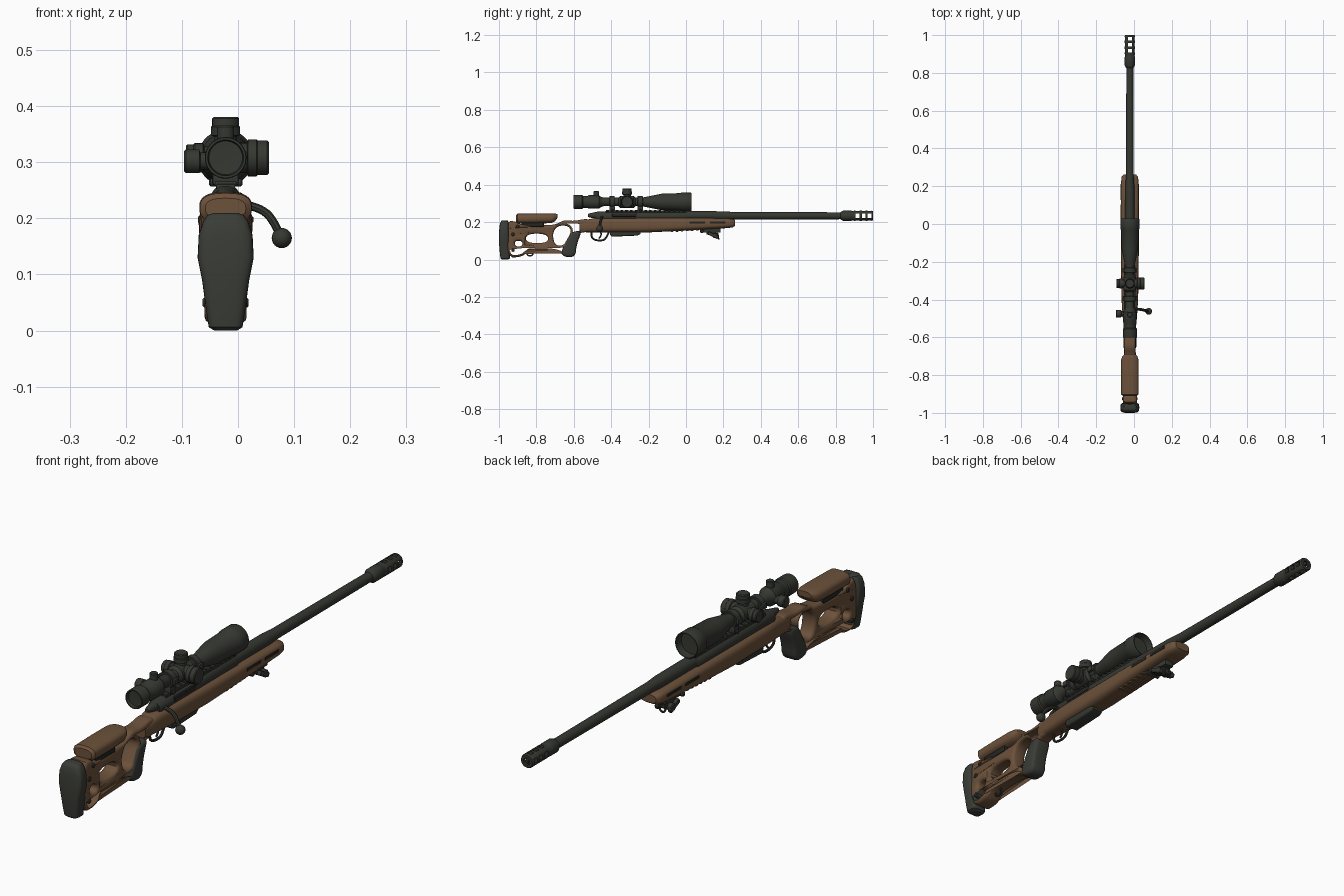
import bpy, bmesh, math
from mathutils import Matrix, Vector

if "Cube" in bpy.data.objects:
    bpy.data.objects.remove(bpy.data.objects["Cube"])

X0 = -0.022  # centre line of the rifle


def material(name, col):
    m = bpy.data.materials.new(name)
    m.diffuse_color = (*col, 1)
    m.use_nodes = True
    m.node_tree.nodes["Principled BSDF"].inputs["Base Color"].default_value = m.diffuse_color
    return m


BROWN = material("brown stock", (0.150, 0.083, 0.043))
METAL = material("dark gunmetal", (0.036, 0.039, 0.031))
RUBBER = material("dark rubber", (0.042, 0.045, 0.037))
BLACK = material("black fittings", (0.018, 0.019, 0.016))


def finish(bm, name, mat):
    bmesh.ops.remove_doubles(bm, verts=bm.verts, dist=1e-5)
    bmesh.ops.recalc_face_normals(bm, faces=bm.faces)
    me = bpy.data.meshes.new(name)
    bm.to_mesh(me)
    bm.free()
    me.materials.clear()
    me.materials.append(mat)
    ob = bpy.data.objects.new(name, me)
    bpy.context.collection.objects.link(ob)
    return ob


def skin(bm, rings, cap=False, loop=False):
    n = len(rings[0])
    rows = [[bm.verts.new(p) for p in r] for r in rings]
    pairs = list(zip(rows, rows[1:])) + ([(rows[-1], rows[0])] if loop else [])
    for a, b in pairs:
        for i in range(n):
            j = (i + 1) % n
            bm.faces.new((a[i], a[j], b[j], b[i]))
    if cap:
        bm.faces.new(rows[0])
        bm.faces.new(rows[-1])


def lathe(name, c, prof, mat, axis='Y', seg=28, loop=False):
    """Turned part: prof is (distance along axis, radius)."""
    rings = []
    for t, r in prof:
        ring = []
        for i in range(seg):
            a = 2 * math.pi * i / seg
            u, v = r * math.cos(a), r * math.sin(a)
            p = {'X': (t, u, v), 'Y': (u, t, v), 'Z': (u, v, t)}[axis]
            ring.append(Vector(c) + Vector(p))
        rings.append(ring)
    bm = bmesh.new()
    skin(bm, rings, loop=loop)
    return finish(bm, name, mat)


def cyl(name, c, t0, t1, r, mat, axis, ch=0.003):
    return lathe(name, c, [(t0, 0), (t0, r - ch), (t0 + ch, r), (t1 - ch, r), (t1, r - ch), (t1, 0)], mat, axis, 24)


def loft(name, secs, mat, axis='Y', e=3.0, n=32):
    """Sections (t, half width in x, low, high) with squarish round outline."""
    rings = []
    for t, hw, lo, hi in secs:
        ring = []
        for i in range(n):
            a = 2 * math.pi * i / n
            c, s = math.cos(a), math.sin(a)
            x = X0 + hw * math.copysign(abs(c) ** (2 / e), c)
            w = (lo + hi) / 2 + (hi - lo) / 2 * math.copysign(abs(s) ** (2 / e), s)
            ring.append((x, t, w) if axis == 'Y' else (x, w, t))
        rings.append(ring)
    bm = bmesh.new()
    skin(bm, rings, cap=True)
    return finish(bm, name, mat)


def box(name, c, size, mat, bev=0.003, tilt=0):
    bm = bmesh.new()
    bmesh.ops.create_cube(bm, size=1)
    bmesh.ops.scale(bm, vec=size, verts=bm.verts)
    if bev:
        bmesh.ops.bevel(bm, geom=bm.edges[:], offset=bev, segments=2, affect='EDGES', profile=0.5)
    bmesh.ops.transform(bm, matrix=Matrix.Translation(c) @ Matrix.Rotation(tilt, 4, 'X'), verts=bm.verts)
    return finish(bm, name, mat)


def round_off(pts, cyclic=True, rounds=2):
    for _ in range(rounds):
        out = [] if cyclic else [pts[0]]
        for i in range(len(pts) if cyclic else len(pts) - 1):
            a, b = Vector(pts[i]), Vector(pts[(i + 1) % len(pts)])
            out += [a * 0.75 + b * 0.25, a * 0.25 + b * 0.75]
        pts = out if cyclic else out + [pts[-1]]
    return pts


def curve_mesh(cu, name, mat, mtx):
    ob = bpy.data.objects.new(name + "_curve", cu)
    bpy.context.collection.objects.link(ob)
    dg = bpy.context.evaluated_depsgraph_get()
    me = bpy.data.meshes.new_from_object(ob.evaluated_get(dg))
    bm = bmesh.new()
    bm.from_mesh(me)
    bm.transform(mtx)
    bpy.data.objects.remove(ob)
    return finish(bm, name, mat)


def plate(name, loops, hw, bev, mat, rounds=2):
    """Side outline (y, z) with holes, thickened across x with rounded rims."""
    cu = bpy.data.curves.new(name, 'CURVE')
    cu.dimensions, cu.fill_mode = '2D', 'BOTH'
    cu.extrude, cu.bevel_depth, cu.bevel_resolution, cu.offset = hw - bev, bev, 2, -bev
    for lp in loops:
        pts = round_off(lp, True, rounds)
        s = cu.splines.new('POLY')
        s.points.add(len(pts) - 1)
        for p, q in zip(s.points, pts):
            p.co = (q[0], q[1], 0, 1)
        s.use_cyclic_u = True
    return curve_mesh(cu, name, mat, Matrix(((0, 0, 1, X0), (1, 0, 0, 0), (0, 1, 0, 0), (0, 0, 0, 1))))


def tube(name, pts, r, mat, cyclic=False):
    cu = bpy.data.curves.new(name, 'CURVE')
    cu.dimensions, cu.bevel_depth, cu.bevel_resolution, cu.use_fill_caps = '3D', r, 2, True
    pts = round_off(pts, cyclic)
    s = cu.splines.new('POLY')
    s.points.add(len(pts) - 1)
    for p, q in zip(s.points, pts):
        p.co = (*q, 1)
    s.use_cyclic_u = cyclic
    return curve_mesh(cu, name, mat, Matrix())


# --- stock: skeleton butt with thumb hole, grip, fore-end
butt = plate("butt_frame", [
    [(-0.96, 0.012), (-0.96, 0.205), (-0.91, 0.205), (-0.89, 0.187), (-0.73, 0.183), (-0.69, 0.19), (-0.65, 0.212),
     (-0.60, 0.205), (-0.53, 0.22), (-0.50, 0.20), (-0.51, 0.147), (-0.57, 0.145), (-0.60, 0.10), (-0.60, 0.025),
     (-0.65, 0.02), (-0.68, 0.04), (-0.74, 0.05), (-0.84, 0.048), (-0.88, 0.012)],
    [(-0.70, 0.075), (-0.715, 0.135), (-0.69, 0.18), (-0.63, 0.182), (-0.612, 0.15), (-0.64, 0.10), (-0.655, 0.075)],
    [(-0.855, 0.088), (-0.855, 0.138), (-0.74, 0.138), (-0.735, 0.088)],
    [(-0.915, 0.07), (-0.915, 0.10), (-0.875, 0.10), (-0.875, 0.07)]], 0.03, 0.012, BROWN)
for v in butt.data.vertices:
    if v.co.y < -0.86:
        v.co.x = X0 + (v.co.x - X0) * 1.25
plate("pistol_grip", [[(-0.555, 0.155), (-0.585, 0.08), (-0.592, 0.012), (-0.655, 0.014), (-0.668, 0.045),
                       (-0.640, 0.095), (-0.618, 0.14), (-0.60, 0.15)]], 0.034, 0.014, RUBBER)
loft("butt_pad", [(0.0, 0.02, -0.985, -0.95), (0.006, 0.03, -0.992, -0.942), (0.03, 0.034, -0.995, -0.942),
                  (0.09, 0.042, -1.0, -0.945), (0.13, 0.05, -1.0, -0.945), (0.17, 0.048, -0.998, -0.947),
                  (0.195, 0.04, -0.994, -0.949), (0.206, 0.032, -0.988, -0.951), (0.21, 0.02, -0.98, -0.955)],
     RUBBER, 'Z', 4)
loft("cheek_rest", [(-0.91, 0.036, 0.20, 0.236), (-0.902, 0.046, 0.192, 0.245), (-0.80, 0.047, 0.192, 0.247),
                    (-0.72, 0.046, 0.195, 0.247), (-0.70, 0.040, 0.205, 0.246), (-0.688, 0.028, 0.222, 0.243)],
     BROWN, 'Y', 2.7)
box("cheek_rest_mount", (X0, -0.82, 0.188), (0.064, 0.12, 0.026), BLACK)
for y in (-0.86, -0.78):
    cyl("cheek_post", (X0, y, 0), 0.16, 0.21, 0.008, METAL, 'Z')
for y, z in ((-0.90, 0.178), (-0.925, 0.135), (-0.925, 0.05)):
    cyl("butt_adjuster", (X0, y, z), -0.041, 0.041, 0.009, METAL, 'X')
tube("rear_sling_loop", [(X0, -0.85, 0.055), (X0, -0.85, 0.02), (X0, -0.818, 0.02), (X0, -0.818, 0.055)], 0.004,
     METAL, True)
loft("fore_stock", [(-0.57, 0.027, 0.15, 0.20), (-0.54, 0.033, 0.146, 0.21), (-0.49, 0.038, 0.145, 0.222),
                    (-0.40, 0.044, 0.145, 0.223), (-0.20, 0.047, 0.145, 0.223), (0.0, 0.048, 0.155, 0.223),
                    (0.12, 0.048, 0.162, 0.222), (0.22, 0.047, 0.168, 0.22), (0.25, 0.043, 0.172, 0.217),
                    (0.262, 0.033, 0.18, 0.211)], BROWN, 'Y', 3.2)
for s in (-1, 1):
    for y in (0.06, 0.17):
        box("fore_stock_slot", (X0 + s * 0.0475, y, 0.198), (0.004, 0.085, 0.011), BLACK, 0.0015)
for i in range(6):
    box("fore_stock_rib", (X0, -0.075 + i * 0.027, 0.154 + i * 0.0015), (0.06, 0.014, 0.014), BROWN)

# --- barrel, muzzle brake, receiver and bolt
BZ = 0.234
lathe("barrel", (X0, 0, BZ), [(-0.02, 0), (-0.02, 0.025), (0.2, 0.024), (0.25, 0.0205), (0.85, 0.0185), (0.85, 0)],
      METAL)
brake = lathe("muzzle_brake", (X0, 0, BZ), [(0.825, 0.018), (0.83, 0.022), (0.84, 0.027), (0.885, 0.027),
              (0.89, 0.025), (0.90, 0.027), (0.995, 0.027), (1.0, 0.024), (1.0, 0.013), (0.89, 0.013)],
              METAL, loop=True)
for y in (0.917, 0.95, 0.981):
    for size in ((0.1, 0.019, 0.022), (0.022, 0.019, 0.1)):
        cutter = box("port_cutter", (X0, y, BZ), size, METAL, 0)
        cutter.hide_render = True
        mod = brake.modifiers.new("port", 'BOOLEAN')
        mod.operation, mod.object, mod.solver = 'DIFFERENCE', cutter, 'EXACT'
        bpy.context.view_layer.objects.active = brake
        bpy.ops.object.modifier_apply(modifier=mod.name)
        bpy.data.objects.remove(cutter)
lathe("receiver", (X0, 0, 0.23), [(-0.48, 0), (-0.48, 0.024), (-0.47, 0.028), (-0.01, 0.028), (0, 0.025), (0, 0)],
      METAL)
lathe("bolt_shroud", (X0, 0, 0.236), [(-0.525, 0), (-0.525, 0.007), (-0.515, 0.011), (-0.47, 0.021), (-0.46, 0.021)],
      METAL)
box("ejection_port", (X0 + 0.024, -0.33, 0.237), (0.012, 0.13, 0.018), BLACK)
tube("bolt_handle", [(X0, -0.45, 0.23), (0.02, -0.45, 0.224), (0.05, -0.455, 0.212), (0.066, -0.46, 0.19),
                     (0.077, -0.462, 0.165)], 0.0075, METAL)
lathe("bolt_knob", (0.078, -0.462, 0.165), [(-0.018 * math.cos(math.pi * i / 12), 0.018 * math.sin(math.pi * i / 12))
                                           for i in range(13)], METAL, 'Z', 20)
box("scope_rail", (X0, -0.215, 0.256), (0.034, 0.43, 0.010), METAL, 0.002)
for i in range(17):
    box("rail_tooth", (X0, -0.42 + i * 0.0255, 0.262), (0.038, 0.014, 0.008), METAL, 0.001)

# --- trigger group, magazine, folded bipod mount
tube("trigger_guard", [(X0, -0.505, 0.15), (X0, -0.505, 0.115), (X0, -0.48, 0.102), (X0, -0.44, 0.102),
                       (X0, -0.425, 0.12), (X0, -0.41, 0.15)], 0.005, METAL)
tube("trigger", [(X0, -0.458, 0.155), (X0, -0.452, 0.13), (X0, -0.466, 0.112)], 0.004, METAL)
loft("magazine", [(-0.405, 0.024, 0.13, 0.16), (-0.395, 0.028, 0.122, 0.16), (-0.26, 0.028, 0.128, 0.16),
                  (-0.243, 0.024, 0.136, 0.16)], METAL, 'Y', 6)
box("bipod_base", (X0, 0.13, 0.156), (0.04, 0.11, 0.022), METAL)
box("bipod_body", (X0, 0.14, 0.138), (0.034, 0.06, 0.026), METAL, 0.004, -0.35)
cyl("bipod_pivot", (X0, 0.155, 0.128), -0.036, 0.036, 0.014, METAL, 'X')
for s in (-1, 1):
    box("bipod_leg_socket", (X0 + s * 0.028, 0.145, 0.13), (0.016, 0.06, 0.018), METAL, 0.004, -0.45)
cyl("bipod_lock", (X0, 0.085, 0.150), -0.03, 0.03, 0.009, METAL, 'X')
tube("front_sling_loop", [(X0 - 0.012, 0.17, 0.14), (X0 - 0.012, 0.175, 0.11), (X0 + 0.012, 0.175, 0.11),
                          (X0 + 0.012, 0.17, 0.14)], 0.004, METAL, True)

# --- scope with turrets, rings and knobs
SZ = 0.308
lathe("scope_body", (X0, 0, SZ), [
    (-0.588, 0), (-0.59, 0.030), (-0.602, 0.032), (-0.602, 0.036), (-0.598, 0.037), (-0.555, 0.037), (-0.55, 0.033),
    (-0.525, 0.033), (-0.52, 0.036), (-0.465, 0.036), (-0.46, 0.030), (-0.44, 0.023), (-0.36, 0.023), (-0.35, 0.033),
    (-0.28, 0.033), (-0.27, 0.023), (-0.235, 0.023), (-0.20, 0.030), (-0.13, 0.044), (-0.03, 0.047), (-0.025, 0.050),
    (0.026, 0.050), (0.029, 0.048), (0.029, 0.045), (0.0, 0.042), (-0.002, 0)], METAL, seg=36)
C = (X0, -0.315, SZ)
for name, axis, d, rad, end in (("top_turret", 'Z', 1, 0.026, 0.073), ("right_turret", 'X', 1, 0.033, 0.077),
                                ("left_turret", 'X', -1, 0.026, 0.071)):
    lathe(name, C, [(d * 0.02, rad - 0.006), (d * 0.038, rad - 0.006), (d * 0.04, rad), (d * 0.055, rad),
                    (d * 0.057, rad - 0.002), (d * (end - 0.003), rad - 0.002), (d * end, rad - 0.005), (d * end, 0)],
          METAL, axis)
lathe("left_knob", (X0, -0.475, SZ - 0.006), [(-0.02, 0.015), (-0.045, 0.015), (-0.047, 0.021), (-0.071, 0.021),
                                            (-0.074, 0.018), (-0.074, 0)], METAL, 'X')
cyl("zoom_knob", (X0, -0.48, SZ), 0.02, 0.058, 0.015, METAL, 'Z')
for y in (-0.395, -0.245):
    lathe("scope_ring", (X0, y, SZ), [(-0.014, 0.02), (-0.014, 0.030), (-0.012, 0.032), (0.012, 0.032), (0.014, 0.030),
                                      (0.014, 0.02)], METAL)
    box("ring_base", (X0, y, 0.272), (0.046, 0.030, 0.026), METAL)
    for s in (-1, 1):
        box("ring_clamp", (X0 + s * 0.032, y, SZ), (0.014, 0.026, 0.022), METAL)
    cyl("clamp_screw", (X0, y, 0.264), -0.03, 0.03, 0.007, METAL, 'X')

# --- smooth shading with crisp edges
bpy.ops.object.select_all(action='DESELECT')
for ob in bpy.context.scene.objects:
    ob.select_set(True)
    bpy.context.view_layer.objects.active = ob
bpy.ops.object.shade_smooth_by_angle(angle=math.radians(35))
